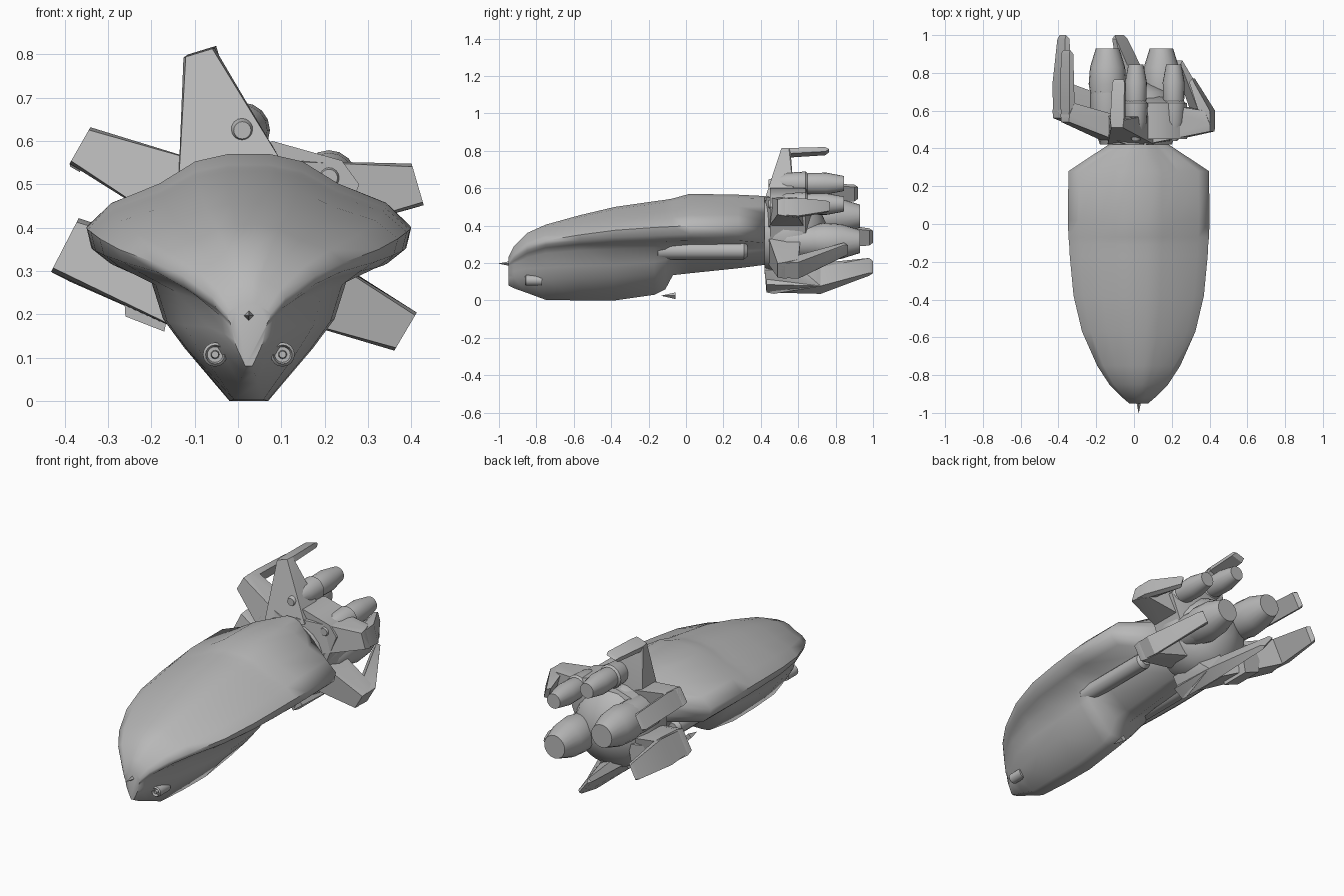
import bpy, bmesh, math
from mathutils import Vector

cube = bpy.data.objects.get("Cube")
if cube:
    bpy.data.objects.remove(cube, do_unlink=True)

grey = bpy.data.materials.new("hull_grey")
grey.use_nodes = True
grey.diffuse_color = (0.48, 0.48, 0.48, 1)
grey.node_tree.nodes["Principled BSDF"].inputs["Base Color"].default_value = (0.48, 0.48, 0.48, 1)

CX = 0.025  # hull centre line


def finish(name, bm, angle):
    bmesh.ops.recalc_face_normals(bm, faces=bm.faces)
    mesh = bpy.data.meshes.new(name)
    bm.to_mesh(mesh)
    bm.free()
    mesh.materials.append(grey)
    obj = bpy.data.objects.new(name, mesh)
    bpy.context.collection.objects.link(obj)
    bpy.ops.object.select_all(action="DESELECT")
    obj.select_set(True)
    bpy.context.view_layer.objects.active = obj
    bpy.ops.object.shade_smooth_by_angle(angle=math.radians(angle))


def loft(name, rings, angle=35):
    """Skin a list of equal closed rings and cap both ends."""
    bm = bmesh.new()
    rows = [[bm.verts.new(p) for p in ring] for ring in rings]
    n = len(rows[0])
    for a, b in zip(rows, rows[1:]):
        for i in range(n):
            j = (i + 1) % n
            bm.faces.new((a[i], a[j], b[j], b[i]))
    bm.faces.new(rows[0])
    bm.faces.new(rows[-1])
    finish(name, bm, angle)


def lathe(name, x, z, profile, sides=20, angle=35):
    """Round part along y from (y, radius) pairs."""
    turn = [math.tau * i / sides for i in range(sides)]
    loft(name, [[(x + r * math.cos(t), y, z + r * math.sin(t)) for t in turn]
                for y, r in profile], angle)


def solid(name, points, angle=30):
    """Convex block around a few corner points."""
    bm = bmesh.new()
    for p in points:
        bm.verts.new(p)
    res = bmesh.ops.convex_hull(bm, input=bm.verts)
    junk = {v for v in res["geom_interior"] + res["geom_unused"] if isinstance(v, bmesh.types.BMVert)}
    bmesh.ops.delete(bm, geom=list(junk), context="VERTS")
    finish(name, bm, angle)


# Main hull: y, half width, top, widest height, chine height, keel width, keel height
stations = [
    (-0.95, 0.05, 0.23, 0.20, 0.18, 0.04, 0.08),
    (-0.92, 0.085, 0.29, 0.24, 0.21, 0.065, 0.065),
    (-0.85, 0.155, 0.36, 0.29, 0.25, 0.105, 0.04),
    (-0.75, 0.22, 0.405, 0.32, 0.28, 0.17, 0.003),
    (-0.57, 0.30, 0.455, 0.35, 0.297, 0.215, 0.0),
    (-0.38, 0.345, 0.50, 0.375, 0.305, 0.225, 0.0),
    (-0.17, 0.365, 0.53, 0.39, 0.31, 0.225, 0.03),
    (-0.11, 0.368, 0.538, 0.393, 0.312, 0.22, 0.06),
    (-0.07, 0.372, 0.545, 0.395, 0.313, 0.21, 0.135),
    (0.02, 0.375, 0.57, 0.40, 0.315, 0.2, 0.145),
    (0.28, 0.372, 0.565, 0.405, 0.315, 0.19, 0.172),
    (0.42, 0.16, 0.558, 0.42, 0.32, 0.13, 0.19),
]
rings = []
for y, hw, zt, zm, zc, wl, zb in stations:
    d, e, f = zt - zm, zm - zc, zc - zb
    half = [(0.13 * hw, zt), (0.33 * hw, zt - 0.1 * d), (0.55 * hw, zm + 0.6 * d),
            (0.85 * hw, zm + 0.33 * d), (hw, zm), (0.97 * hw, zc + 0.45 * e),
            (max(0.86 * hw, wl), zc + 0.05 * e), (wl, zc - 0.1 * f), (0.88 * wl, zb + 0.62 * f),
            (0.66 * wl, zb + 0.4 * f), (0.2 * wl, zb)]
    rings.append([(CX + x, y, z) for x, z in half] + [(CX - x, y, z) for x, z in reversed(half)])
loft("main_hull", rings, 60)

# Side pods and chin lights, mirrored about the centre line
for side, word in ((1, "left"), (-1, "right")):
    lathe(word + "_side_pod", CX + side * 0.172, 0.265,
          [(-0.17, 0.03), (-0.15, 0.045), (0.31, 0.045), (0.33, 0.03)], 12)
    lathe(word + "_chin_light", CX + side * 0.078, 0.107,
          [(-0.77, 0.028), (-0.855, 0.028), (-0.862, 0.022), (-0.845, 0.018),
           (-0.845, 0.01), (-0.862, 0.008)], 16)

# Nose spike and the loose cone under the belly
lathe("nose_spike", CX, 0.197, [(-1.0, 0.001), (-0.94, 0.013)], 4)
lathe("belly_cone", CX, 0.025, [(-0.13, 0.001), (-0.055, 0.018)], 4)

# Rear engine hub
lathe("engine_hub", 0.01, 0.35, [(0.42, 0.19), (0.52, 0.225), (0.62, 0.22), (0.7, 0.17), (0.75, 0.06)],
      24, 50)

# Engines, each with a housing that blends into the hub
big = [(0.5, 0.07), (0.66, 0.085), (0.74, 0.1), (0.83, 0.093), (0.93, 0.062)]
small = [(0.6, 0.045), (0.66, 0.056), (0.75, 0.058), (0.845, 0.04)]
big_housing = [(0.46, 0.06), (0.54, 0.092), (0.7, 0.092), (0.71, 0.08)]
small_housing = [(0.44, 0.02), (0.54, 0.058), (0.64, 0.064), (0.655, 0.05)]
for name, x, z, shape, housing in (("right_main_engine", -0.14, 0.45, big, big_housing),
                                   ("left_main_engine", 0.145, 0.315, big, big_housing),
                                   ("upper_engine", 0.01, 0.625, small, small_housing),
                                   ("left_upper_engine", 0.21, 0.515, small, small_housing)):
    lathe(name, x, z, shape)
    lathe(name + "_housing", x, z, housing, 16, 45)


# Arms with swept blades: the arm grows out of the hub, the blade runs back from its tip
def arm(name, root, root_w, tip, half_w, y0, y1, end, end_w, end_y, thick=0.03, back=0.62):
    root, tip, end = (Vector((p[0], 0, p[1])) for p in (root, tip, end))
    w = Vector((half_w[0], 0, half_w[1]))
    wn = w.normalized()
    out = Vector((wn.z, 0, -wn.x))
    if out.dot(tip - root) < 0:
        out = -out

    def at(p, y):
        return p + Vector((0, y, 0))
    inner = tip - out * thick
    pts = [at(root + wn * s * root_w, y) for s in (-1, 1) for y in (0.42, back)]
    pts += [at(p + w * s * k, y) for s in (-1, 1)
            for p, k, y in ((tip, 0.85, y0), (tip, 1, y0 + 0.04), (inner, 1, y1))]
    solid(name + "_arm", pts)
    blade = [at(p + w * s * k, y) for s in (-1, 1)
             for p, k, y in ((tip, 0.85, y0), (inner, 0.85, y0), (tip, 1, y1), (inner, 1, y1))]
    blade += [at(end + wn * s * end_w * k - out * t, y) for s in (-1, 1)
              for t, k, y in ((0, 1, end_y - 0.02), (0.025, 1, end_y - 0.02), (0.01, 0.8, end_y))]
    solid(name + "_blade", blade)


arm("top", (-0.015, 0.5), 0.13, (-0.09, 0.804), (0.036, 0.011), 0.51, 0.56,
    (-0.083, 0.81), 0.034, 0.765, back=0.58)
arm("upper_right", (-0.08, 0.46), 0.09, (-0.365, 0.59), (0.024, 0.042), 0.54, 0.64,
    (-0.365, 0.58), 0.045, 0.92, back=0.56)
arm("lower_right", (-0.04, 0.22), 0.09, (-0.4, 0.36), (0.032, 0.062), 0.56, 0.74,
    (-0.385, 0.345), 0.045, 1.0, thick=0.05)
arm("upper_left", (0.08, 0.46), 0.1, (0.415, 0.5), (-0.014, 0.048), 0.49, 0.6,
    (0.325, 0.505), 0.03, 0.77, back=0.65)
arm("lower_left", (0.05, 0.31), 0.1, (0.387, 0.16), (0.026, 0.044), 0.49, 0.6, (0.25, 0.265), 0.036, 0.865)
arm("bottom", (0.02, 0.25), 0.11, (0.0, 0.085), (-0.038, 0.05), 0.43, 0.72,
    (-0.085, 0.172), 0.05, 1.0, thick=0.07)

# Upper shroud joining the arms, seen as a ridge behind the hull
solid("hub_shroud", [(x, y, z) for x, z in ((-0.13, 0.535), (0.08, 0.6), (0.24, 0.555), (0.28, 0.5),
                                            (0.2, 0.3), (-0.17, 0.3))
                     for y in (0.45, 0.64)] + [(0.02, 0.71, 0.42)], 50)

# Block at the root of the lower right arm
solid("lower_right_block", [(x, y, z) for x, z in ((-0.26, 0.195), (-0.17, 0.16), (-0.14, 0.32), (-0.27, 0.34))
                            for y in (0.53, 0.7)])
